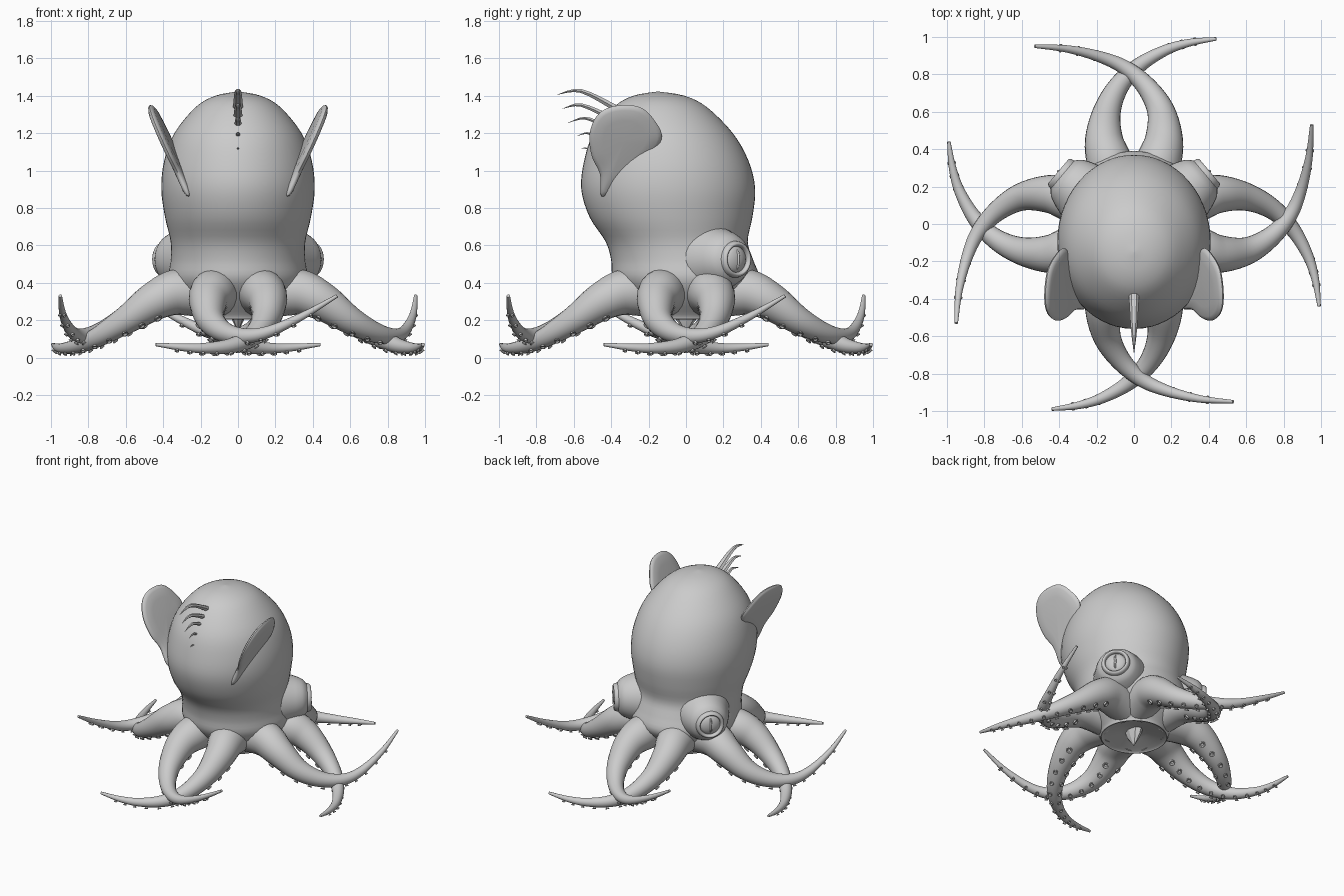
import bpy, bmesh, math
from mathutils import Vector, Matrix

old = bpy.data.objects.get("Cube")
if old:
    bpy.data.objects.remove(old)

GREY = (0.6, 0.6, 0.6, 1)
skin = bpy.data.materials.new("plain_grey")
skin.use_nodes = True
skin.diffuse_color = GREY
skin.node_tree.nodes["Principled BSDF"].inputs["Base Color"].default_value = GREY


def spline(points, steps, closed=False):
    """Smooth curve through tuples of any length."""
    pts = [Vector(p) for p in points]
    n = len(pts)

    def at(i):
        return pts[i % n] if closed else pts[max(0, min(n - 1, i))]
    out = []
    for i in range(n if closed else n - 1):
        a, b, c, d = at(i - 1), at(i), at(i + 1), at(i + 2)
        for k in range(steps):
            t = k / steps
            out.append(b + (c - a) * (t / 2) + (a * 2 - b * 5 + c * 4 - d) * (t * t / 2)
                       + (b * 3 - a - c * 3 + d) * (t ** 3 / 2))
    if not closed:
        out.append(pts[-1])
    return out


def loft(bm, rings):
    """Skin a list of equal rings and cap both ends."""
    rows = [[bm.verts.new(p) for p in ring] for ring in rings]
    for a, b in zip(rows, rows[1:]):
        for i in range(len(a)):
            j = (i + 1) % len(a)
            bm.faces.new((a[i], a[j], b[j], b[i]))
    bm.faces.new(rows[0])
    bm.faces.new(rows[-1])


def circle(center, u, v, segments):
    angles = [math.tau * i / segments for i in range(segments)]
    return [center + u * math.cos(a) + v * math.sin(a) for a in angles]


def revolve(bm, origin, axis, profile, segments, squash=1):
    """Turn (radius, height) pairs around an axis."""
    m = Vector(axis).to_track_quat('Z', 'Y').to_matrix()
    loft(bm, [circle(origin + m @ Vector((0, 0, h)), m @ Vector((r * squash, 0, 0)),
                     m @ Vector((0, r, 0)), segments) for r, h in profile])


def frames(path):
    """Centre, radius, side and down direction along an (x, y, z, r) path."""
    out = []
    for i, p in enumerate(path):
        tangent = (path[min(i + 1, len(path) - 1)] - path[max(i - 1, 0)]).to_3d().normalized()
        side = tangent.cross(Vector((0, 0, 1))).normalized()
        out.append((p.to_3d(), p[3], side, tangent.cross(side).normalized()))
    return out


def finish(name, bm, angle=50):
    bmesh.ops.recalc_face_normals(bm, faces=bm.faces)
    mesh = bpy.data.meshes.new(name)
    bm.to_mesh(mesh)
    bm.free()
    mesh.materials.append(skin)
    mesh.shade_smooth()
    mesh.set_sharp_from_angle(angle=math.radians(angle))
    obj = bpy.data.objects.new(name, mesh)
    bpy.context.collection.objects.link(obj)
    return obj


# Body: height, half width, back y, front y
body = [(1.422, .003, -.153, -.147), (1.4, .12, -.28, -.01), (1.34, .225, -.385, .11),
        (1.2, .34, -.495, .25), (1.05, .395, -.545, .335), (.9, .41, -.56, .37),
        (.75, .39, -.515, .355), (.62, .36, -.43, .33), (.52, .36, -.4, .36),
        (.42, .37, -.39, .39), (.32, .32, -.32, .32), (.23, .24, -.24, .24),
        (.205, .225, -.225, .225), (.215, .2, -.2, .2), (.25, .06, -.06, .06)]
bm = bmesh.new()
loft(bm, [circle(Vector((0, (b + f) / 2, z)), Vector((w, 0, 0)), Vector((0, (f - b) / 2, 0)), 56)
          for z, w, b, f in spline(body, 4)])
finish("body", bm)

# Beak under the body
bm = bmesh.new()
revolve(bm, Vector((0, 0, .26)), (0, 0, -1), [(.08, 0), (.06, .05), (.005, .12)], 8, .6)
finish("beak", bm, 20)

# Arms: one low and one raised, repeated around four sides
low_arm = [(-.1, .15, .33, .12), (-.13, .32, .35, .123), (-.16, .45, .3, .103),
           (-.145, .6, .2, .075), (-.08, .74, .115, .055), (.03, .85, .065, .041),
           (.17, .93, .05, .029), (.3, .97, .055, .02), (.44, .99, .07, .009)]
raised_arm = [(.1, .15, .33, .12), (.13, .32, .35, .123), (.16, .45, .3, .103),
              (.145, .6, .2, .075), (.07, .73, .135, .055), (-.04, .83, .115, .041),
              (-.17, .89, .14, .031), (-.35, .935, .225, .02), (-.53, .95, .33, .009)]


def build_arm(name, points, turn):
    rot = Matrix.Rotation(turn, 3, 'Z')
    line = [Vector((*(rot @ p.to_3d()), p[3])) for p in spline(points, 6)]
    rows = frames(line)
    bm = bmesh.new()
    loft(bm, [circle(c, s * r, d * r, 20) for c, r, s, d in rows])
    finish(name, bm)
    # Two rows of cups beneath the arm
    bm = bmesh.new()
    for c, r, side, down in rows[13:-3:3]:
        size = .007 + r * .15
        for sign in (-1, 1):
            out = (down + side * sign * .6).normalized()
            cup = [(size * .7, -.006), (size * .7, .005), (size, .007), (size, .011),
                   (size * .7, .011), (size * .4, .004)]
            revolve(bm, c + out * r, out, cup, 12)
    finish(name + "_suckers", bm, 40)


for side, label in enumerate(("back", "right", "front", "left")):
    build_arm(label + "_low_arm", low_arm, side * math.pi / 2)
    build_arm(label + "_raised_arm", raised_arm, side * math.pi / 2)

# Side fins: outline in y and z, leaning outwards
outline = spline([(-.45, .86), (-.46, .98), (-.505, 1.08), (-.515, 1.2), (-.47, 1.3),
                  (-.38, 1.345), (-.25, 1.34), (-.17, 1.27), (-.13, 1.17), (-.22, 1.05),
                  (-.36, .92)], 5, closed=True)
middle = Vector((-.33, 1.16))
layers = [(.03, .021), (.6, .02), (.88, .016), (.97, .009), (1, 0)]
layers += [(s, -t) for s, t in layers[-2::-1]]
for label, sign in (("left", 1), ("right", -1)):
    bm = bmesh.new()
    rings = []
    for scale, offset in layers:
        flat = [middle + (p - middle) * scale for p in outline]
        rings.append([Vector((sign * (.39 + .45 * (z - 1.17) - .1 * (y + .33) + offset),
                              y, z - .4 * offset)) for y, z in flat])
    loft(bm, rings)
    finish(label + "_fin", bm)

# Eyes: mound, lid, ball and slit pupil
eye_parts = {
    "eye_mound": ([(.19, -.08), (.16, .01), (.146, .05), (.125, .09), (.09, .12)], 1),
    "eyelid": ([(.1, .1), (.095, .13), (.085, .142), (.076, .14), (.07, .125), (.07, .1)], 1),
    "eyeball": ([(.075, .11), (.06, .128), (.03, .14), (.001, .143)], 1),
    "pupil": ([(.058, .12), (.05, .137), (.025, .147), (.001, .15)], .22),
}
for label, sign in (("left", 1), ("right", -1)):
    for part, (profile, squash) in eye_parts.items():
        bm = bmesh.new()
        revolve(bm, Vector((sign * .295, .19, .525)), (sign * .766, .643, 0),
                spline(profile, 3), 32, squash)
        finish(label + "_" + part, bm)

# Row of curved spines down the back: base, crest and tip in y and z, then thickness
spines = [((-.37, 1.33), (-.56, 1.425), (-.69, 1.405), .028),
          ((-.4, 1.28), (-.56, 1.35), (-.66, 1.33), .025),
          ((-.44, 1.24), (-.54, 1.28), (-.63, 1.255), .02),
          ((-.48, 1.18), (-.53, 1.2), (-.58, 1.185), .014),
          ((-.51, 1.11), (-.54, 1.12), (-.56, 1.115), .008)]
bm = bmesh.new()
for base, crest, tip, r in spines:
    line = spline([(0, *base, r), (0, *crest, r * .6), (0, *tip, .001)], 4)
    loft(bm, [circle(c, s * w, d * w * .7, 6) for c, w, s, d in frames(line)])
finish("back_spines", bm, 30)
